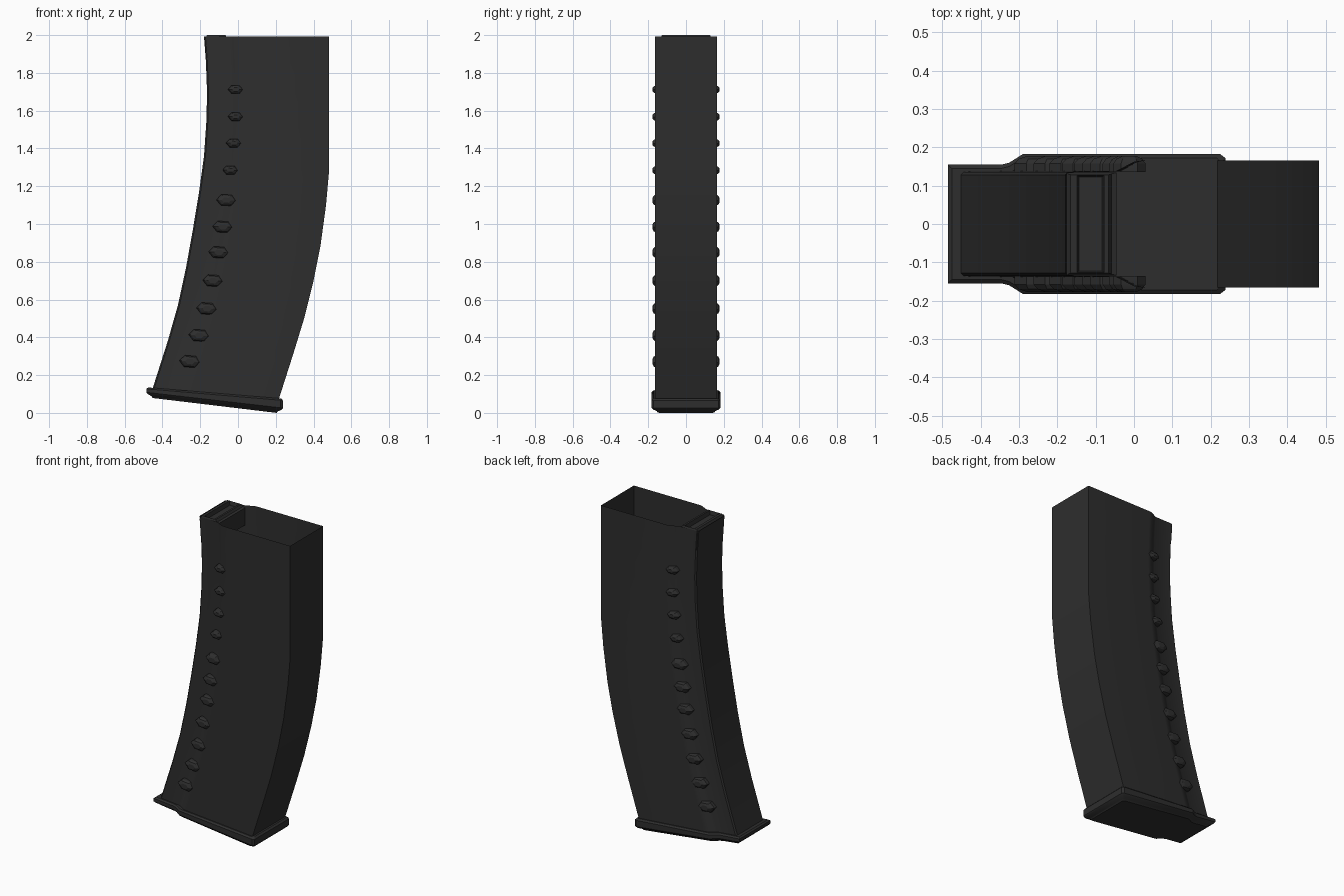
import bpy, bmesh, math

if "Cube" in bpy.data.objects:
    bpy.data.objects.remove(bpy.data.objects["Cube"])

mat = bpy.data.materials.new("black_polymer")
mat.diffuse_color = (0.027, 0.027, 0.027, 1)
mat.use_nodes = True
mat.node_tree.nodes["Principled BSDF"].inputs["Base Color"].default_value = mat.diffuse_color


def finish(bm, name, angle=30):
    me = bpy.data.meshes.new(name)
    bm.to_mesh(me)
    bm.free()
    ob = bpy.data.objects.new(name, me)
    bpy.context.collection.objects.link(ob)
    me.materials.append(mat)
    bpy.ops.object.select_all(action='DESELECT')
    ob.select_set(True)
    bpy.context.view_layer.objects.active = ob
    bpy.ops.object.shade_smooth_by_angle(angle=math.radians(angle))
    return ob


def loft(bm, rings, cap_first=False, cap_last=False):
    """Join closed rings of points with quads."""
    vs = [[bm.verts.new(p) for p in r] for r in rings]
    n = len(vs[0])
    faces = []
    for a, b in zip(vs, vs[1:]):
        for i in range(n):
            j = (i + 1) % n
            faces.append(bm.faces.new((a[i], a[j], b[j], b[i])))
    if cap_first:
        faces.append(bm.faces.new(vs[0][::-1]))
    if cap_last:
        faces.append(bm.faces.new(vs[-1]))
    return faces


def mirrored(half):
    """Half outline (x, y>0) to full outline, counter-clockwise from above."""
    return [(x, -y) for x, y in half] + [(x, y) for x, y in reversed(half)]


# Curved hollow body: rear edge (x, z) and front edge (x, z) of each section, top down
sections = [
    (-0.180, 1.993, 0.482, 1.993), (-0.170, 1.86, 0.482, 1.86),
    (-0.164, 1.70, 0.482, 1.70), (-0.167, 1.55, 0.482, 1.50),
    (-0.180, 1.36, 0.482, 1.28), (-0.206, 1.17, 0.466, 1.10),
    (-0.239, 0.97, 0.436, 0.88), (-0.275, 0.77, 0.400, 0.70),
    (-0.318, 0.57, 0.350, 0.50), (-0.372, 0.38, 0.295, 0.32),
    (-0.455, 0.12, 0.212, 0.06)]
# Cross-section: fraction of the depth, half width (narrow rear, wide front)
half = [(0.0, 0.128), (0.012, 0.136), (0.20, 0.138), (0.225, 0.146),
        (0.27, 0.162), (0.30, 0.165), (1.0, 0.165)]
bm = bmesh.new()
rings = [[(lx + f * (rx - lx), y, lz + f * (rz - lz)) for f, y in mirrored(half)]
         for lx, lz, rx, rz in reversed(sections)]
loft(bm, rings)
bmesh.ops.recalc_face_normals(bm, faces=bm.faces)
finish(bm, "magazine_body")

# Rear block in the mouth, with a raised lip and a recess
bm = bmesh.new()


def rect(x0, x1, y, z):
    return [(x0, -y, z), (x1, -y, z), (x1, y, z), (x0, y, z)]


loft(bm, [rect(-0.168, -0.045, 0.134, 1.87), rect(-0.176, -0.045, 0.134, 1.98),
          rect(-0.172, -0.058, 0.131, 1.985), rect(-0.165, -0.066, 0.128, 2.0),
          rect(-0.148, -0.078, 0.127, 2.0), rect(-0.143, -0.083, 0.122, 1.975)],
     True, True)
finish(bm, "rear_block", 20)

# Floor plate: a flange sloping down to the front, then a smaller foot
bm = bmesh.new()


def plate(inset, slope, z0):
    i = inset
    h = [(-0.485 + i, 0.155 - i), (-0.345, 0.155 - i), (-0.325, 0.160 - i),
         (-0.29, 0.182 - i), (0.225 - i, 0.182 - i), (0.238 - i, 0.172 - i)]
    return [(x, y, z0 + slope * x) for x, y in mirrored(h)]


loft(bm, [plate(0.033, -0.12, 0.0246), plate(0.026, -0.12, 0.034),
          plate(0.008, -0.117, 0.043), plate(0, -0.115, 0.053),
          plate(0, -0.085, 0.086), plate(0.010, -0.083, 0.095)], True, True)
finish(bm, "floor_plate")

# Hexagonal grip studs along both sides: x, z centre, growing downwards
studs = [(-0.012, 1.712), (-0.012, 1.568), (-0.022, 1.428), (-0.040, 1.285),
         (-0.061, 1.126), (-0.080, 0.985), (-0.101, 0.850), (-0.132, 0.700),
         (-0.164, 0.552), (-0.205, 0.410), (-0.254, 0.272)]
bm = bmesh.new()
for k, (cx, cz) in enumerate(studs):
    size = 0.80 if k < 4 else 1.0 + 0.01 * k
    tilt = -0.009 * k
    for side in (-1, 1):
        rings = []
        for scale, y in ((1.0, 0.135), (1.0, 0.158), (0.80, 0.170), (0.45, 0.177)):
            ring = []
            for hx, hz in ((-0.052, 0), (-0.027, -0.028), (0.027, -0.028),
                           (0.052, 0), (0.027, 0.028), (-0.027, 0.028)):
                x, z = hx * scale * size, hz * scale * size
                ring.append((cx + x * math.cos(tilt) - z * math.sin(tilt), side * y,
                             cz + x * math.sin(tilt) + z * math.cos(tilt)))
            rings.append(ring)
        loft(bm, rings, False, True)
bmesh.ops.recalc_face_normals(bm, faces=bm.faces)
for f in bm.faces:  # make every stud face outwards
    if f.normal.y * f.calc_center_median().y < -1e-4:
        f.normal_flip()
finish(bm, "grip_studs", 25)
